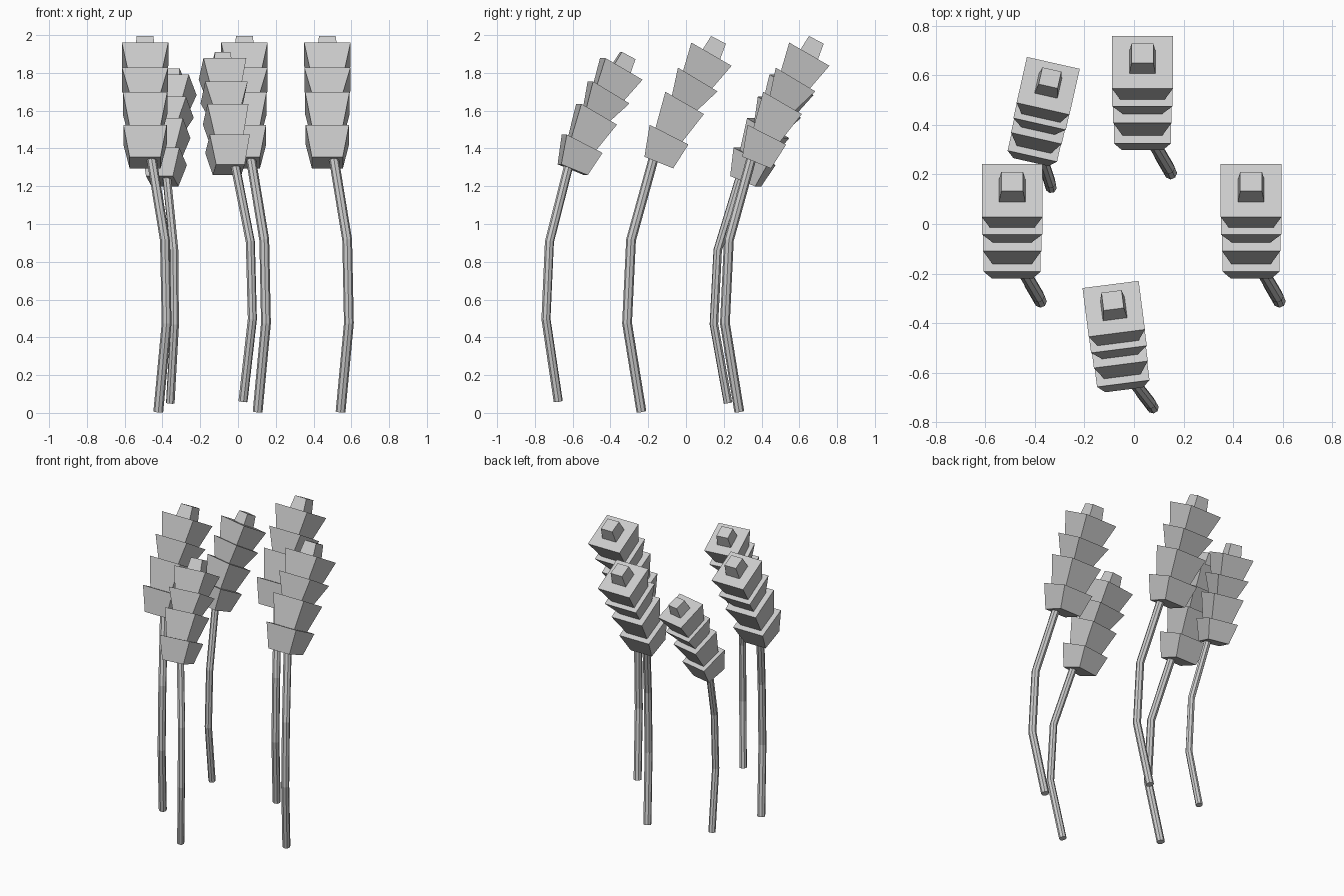
import bpy, bmesh
from math import sin, cos, pi, radians
from mathutils import Vector, Matrix

if "Cube" in bpy.data.objects:
    bpy.data.objects.remove(bpy.data.objects["Cube"])


def loft(bm, rings):
    """Closed tube through equal-sized rings of points."""
    loops = [[bm.verts.new(p) for p in r] for r in rings]
    n = len(loops[0])
    for a, b in zip(loops, loops[1:]):
        for i in range(n):
            j = (i + 1) % n
            bm.faces.new((a[i], a[j], b[j], b[i]))
    bm.faces.new(loops[0][::-1])
    bm.faces.new(loops[-1])


def square(y, z, half, tilt):
    """Square ring leaning back by tilt degrees."""
    t = radians(tilt)
    v = Vector((0, cos(t), -sin(t)))
    c = Vector((0, y, z))
    u = Vector((1, 0, 0))
    return [c + u * half * a + v * half * b
            for a, b in ((-1, -1), (1, -1), (1, 1), (-1, 1))]


def stem_ring(p, d, r, n=8):
    d = d.normalized()
    u = Vector((0, 1, 0)).cross(d).normalized()
    v = d.cross(u)
    return [p + (u * cos(2 * pi * i / n) + v * sin(2 * pi * i / n)) * r
            for i in range(n)]


def make_object(name, mesh, place):
    ob = bpy.data.objects.new(name, mesh)
    bpy.context.collection.objects.link(ob)
    ob.matrix_world = place
    return ob


def finish(bm, name):
    bmesh.ops.recalc_face_normals(bm, faces=bm.faces)
    mesh = bpy.data.meshes.new(name)
    bm.to_mesh(mesh)
    bm.free()
    return mesh


# Bent stem
path = [Vector(p) for p in ((0.07, -0.236, 0.006), (0.114, -0.312, 0.475),
                            (0.105, -0.291, 0.915), (0.032, -0.168, 1.36))]
bm = bmesh.new()
rings = []
for i, p in enumerate(path):
    d = Vector()
    if i > 0:
        d += (p - path[i - 1]).normalized()
    if i < len(path) - 1:
        d += (path[i + 1] - p).normalized()
    rings.append(stem_ring(p, d, 0.026))
loft(bm, rings)
stem_mesh = finish(bm, "stem")

# Ear of stacked flaring blocks: (y, z, tilt) joints, (bottom, top) half widths
joints = [(-0.144, 1.325, 22), (-0.09, 1.473, 27), (-0.007, 1.641, 30),
          (0.062, 1.765, 31), (0.135, 1.899, 30), (0.172, 1.975, 28)]
widths = [(0.082, 0.115), (0.08, 0.118), (0.078, 0.122),
          (0.09, 0.123), (0.053, 0.044)]
bm = bmesh.new()
for a, b, (w0, w1) in zip(joints, joints[1:], widths):
    loft(bm, [square(a[0], a[1], w0, a[2]), square(b[0], b[1], w1, b[2])])
ear_mesh = finish(bm, "ear")

# Five stalks: x, y, z, scale, turn
for x, y, z, s, turn in ((-0.492, 0, 0, 1, 0), (0.473, 0, 0, 1, 0),
                         (0.034, 0.518, 0, 1, 0),
                         (-0.066, -0.467, 0.055, 0.93, 7.3),
                         (-0.373, 0.441, 0.047, 0.89, -12.7)):
    place = (Matrix.Translation((x, y, z)) @ Matrix.Rotation(radians(turn), 4, 'Z')
             @ Matrix.Scale(s, 4))
    make_object("stem", stem_mesh, place)
    make_object("grain_ear", ear_mesh, place)
